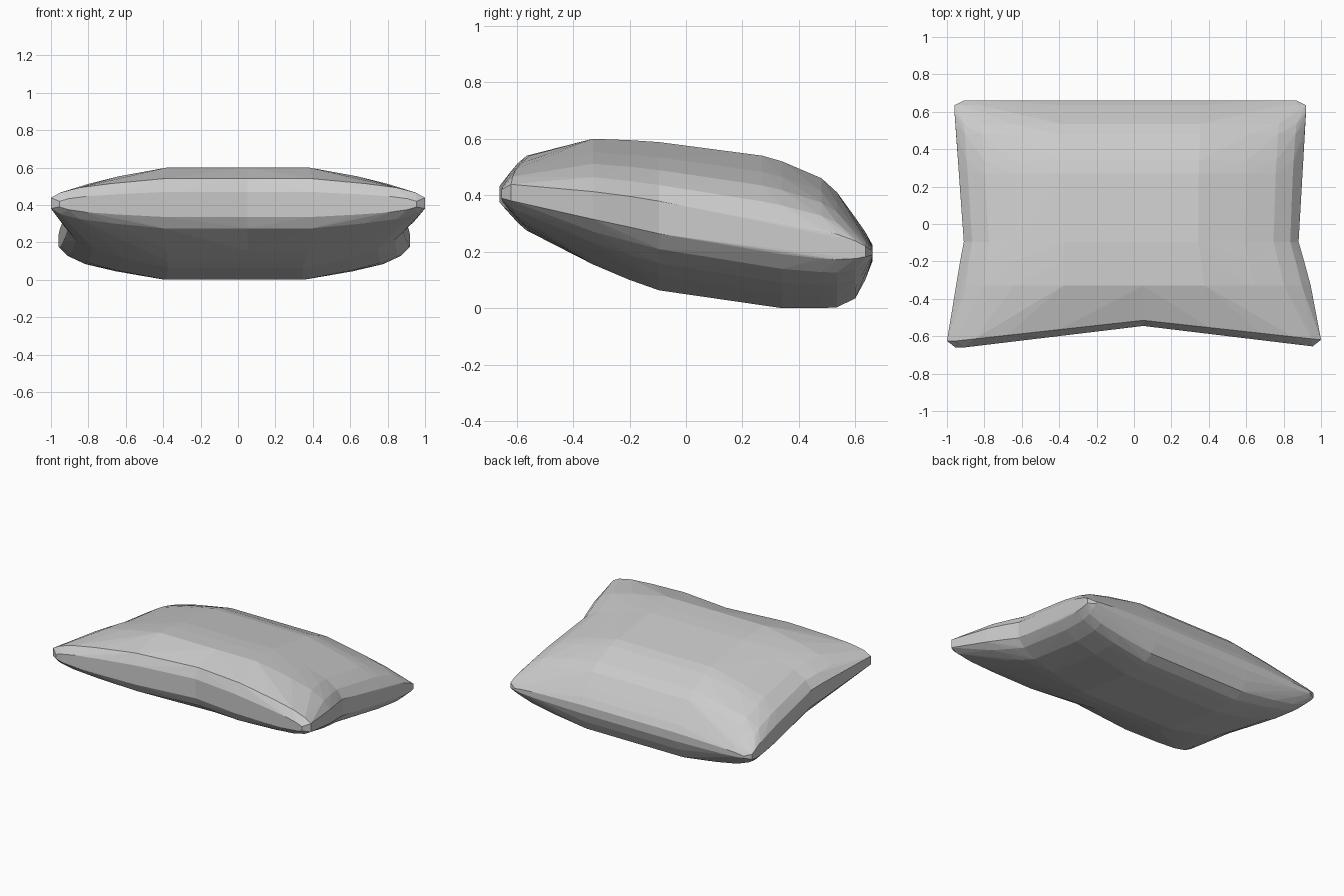
import bpy
import bmesh

if "Cube" in bpy.data.objects:
    bpy.data.objects.remove(bpy.data.objects["Cube"])

# Cross-sections, front to back: y, half width, x shift, seam z, top z, bottom z, front pinch
ROWS = [
    (-0.66, 0.955, 0.0, 0.405, 0.47, 0.335, 0.115),
    (-0.625, 1.0, 0.0, 0.41, 0.54, 0.275, 0.11),
    (-0.45, 0.965, 0.0, 0.38, 0.57, 0.225, 0.03),
    (-0.33, 0.945, 0.0, 0.36, 0.60, 0.155, 0.0),
    (-0.20, 0.92, -0.01, 0.34, 0.595, 0.10, 0.0),
    (-0.095, 0.895, -0.015, 0.32, 0.588, 0.063, 0.0),
    (0.27, 0.915, -0.02, 0.255, 0.54, 0.012, 0.0),
    (0.34, 0.92, -0.02, 0.245, 0.52, 0.0, 0.0),
    (0.48, 0.93, -0.02, 0.225, 0.46, 0.0, 0.0),
    (0.535, 0.935, -0.02, 0.22, 0.41, 0.003, 0.0),
    (0.60, 0.94, -0.02, 0.215, 0.32, 0.035, 0.0),
    (0.635, 0.94, -0.02, 0.205, 0.27, 0.10, 0.0),
    (0.66, 0.89, -0.02, 0.195, 0.225, 0.165, 0.0),
]
SPLIT = 0.05
US = [-1, -0.95, -0.85, -0.68, -0.4, SPLIT, 0.4, 0.68, 0.85, 0.95, 1]


def puff(u):
    """Fullness across the width, thin at the side seams."""
    return max(0.22, (1 - u * u) ** 0.36) if abs(u) > 0.41 else 1.0


def cushion_part(name, rows, us):
    """Faceted stuffed section wrapped around the sampled cushion surface."""
    bm = bmesh.new()
    for y, w, shift, seam, top, bottom, pinch in rows:
        for u in us:
            x = SPLIT if (u == SPLIT and y < -0.09) else u * w + shift
            yy = y + pinch * max(0.0, 1 - abs(u - SPLIT))
            for z in (top, bottom):
                bm.verts.new((x, yy, seam + (z - seam) * puff(u)))
    result = bmesh.ops.convex_hull(bm, input=bm.verts[:])
    loose = [v for v in bm.verts if not v.link_faces]
    bmesh.ops.delete(bm, geom=loose, context='VERTS')
    bmesh.ops.recalc_face_normals(bm, faces=bm.faces[:])
    mesh = bpy.data.meshes.new(name)
    bm.to_mesh(mesh)
    bm.free()
    obj = bpy.data.objects.new(name, mesh)
    bpy.context.collection.objects.link(obj)
    return obj


# Main body of the pillow, then the two pinched front quarters
cushion_part("pillow_back", ROWS[5:], US)
cushion_part("pillow_front_left", ROWS[:6], [u for u in US if u <= SPLIT])
cushion_part("pillow_front_right", ROWS[:6], [u for u in US if u >= SPLIT])
